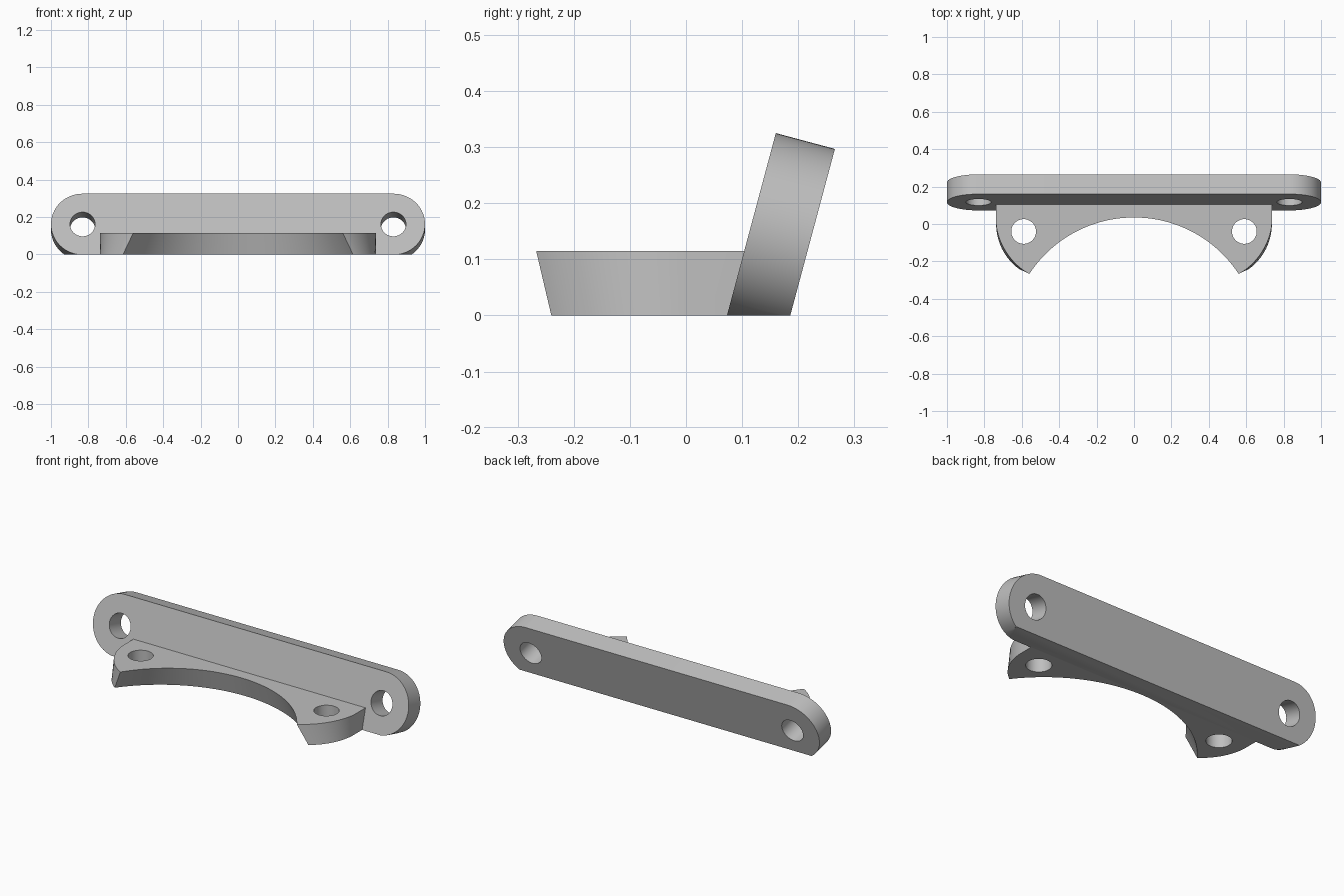
import bpy, bmesh
from math import sin, cos, tan, pi, atan2, radians
from mathutils import Vector, Matrix

cube = bpy.data.objects.get("Cube")
if cube:
    bpy.data.objects.remove(cube, do_unlink=True)

GREY = (0.52, 0.52, 0.52, 1)
mat = bpy.data.materials.new("light grey")
mat.use_nodes = True
mat.diffuse_color = GREY
mat.node_tree.nodes["Principled BSDF"].inputs["Base Color"].default_value = GREY

TILT = radians(15)
FRONT_Y = 0.073          # front foot of the plate
THICK, RADIUS = 0.109, 0.169
SHELF_H = 0.115


def loft(name, lower, upper):
    """Closed solid between two outlines with equal point counts."""
    bm = bmesh.new()
    a = [bm.verts.new(p) for p in lower]
    b = [bm.verts.new(p) for p in upper]
    bm.faces.new(a)
    bm.faces.new(b)
    for i in range(len(a)):
        j = (i + 1) % len(a)
        bm.faces.new((a[i], a[j], b[j], b[i]))
    # trim everything below the ground plane
    cut = bmesh.ops.bisect_plane(bm, geom=bm.verts[:] + bm.edges[:] + bm.faces[:],
                                 plane_co=(0, 0, 0), plane_no=(0, 0, 1),
                                 clear_inner=True)
    bmesh.ops.holes_fill(bm, edges=[e for e in bm.edges if e.is_boundary])
    bmesh.ops.recalc_face_normals(bm, faces=bm.faces[:])
    mesh = bpy.data.meshes.new(name)
    bm.to_mesh(mesh)
    bm.free()
    mesh.materials.append(mat)
    obj = bpy.data.objects.new(name, mesh)
    bpy.context.collection.objects.link(obj)
    return obj


def drill(obj, centre, radius, tilt):
    """Cut a round through hole, its axis tipped about x."""
    bpy.ops.mesh.primitive_cylinder_add(vertices=48, radius=radius, depth=0.4,
                                        location=centre, rotation=(tilt, 0, 0))
    cutter = bpy.context.object
    cutter.data.materials.append(mat)
    mod = obj.modifiers.new("hole", 'BOOLEAN')
    mod.operation, mod.solver, mod.object = 'DIFFERENCE', 'EXACT', cutter
    bpy.ops.object.select_all(action='DESELECT')
    bpy.context.view_layer.objects.active = obj
    obj.select_set(True)
    bpy.ops.object.modifier_apply(modifier=mod.name)
    bpy.data.objects.remove(cutter, do_unlink=True)


def smooth(obj):
    bpy.ops.object.select_all(action='DESELECT')
    bpy.context.view_layer.objects.active = obj
    obj.select_set(True)
    bpy.ops.object.shade_smooth_by_angle(angle=radians(30))


# Tilted mounting plate with rounded ends
up = Vector((0, sin(TILT), cos(TILT)))
back = Vector((0, cos(TILT), -sin(TILT)))
mid_z = 0.325 - RADIUS * cos(TILT)
mid = Vector((0, FRONT_Y + mid_z * tan(TILT), mid_z))
end_x = 1 - RADIUS
outline = []
for side in (1, -1):
    for i in range(33):
        t = -pi / 2 + pi * i / 32
        outline.append(mid + Vector((side * (end_x + RADIUS * cos(t)), 0, 0))
                       + up * (side * RADIUS * sin(t)))
plate = loft("mounting_plate", outline, [p + back * THICK for p in outline])
for side in (1, -1):
    drill(plate, mid + back * THICK / 2 + Vector((side * end_x, 0, 0)),
          0.067, pi / 2 - TILT)
smooth(plate)


# Shelf with a flared arc cut from its front and two rounded ears
def shelf_outline(z, tip, apex_y, rear_y, flatten):
    tx, ty = tip
    drop = apex_y - ty
    r = (tx * tx + drop * drop) / (2 * drop)
    half = atan2(tx, r - drop)
    inner = [Vector((r * sin(a), apex_y - r + r * cos(a), z))
             for a in (half * (1 - 2 * i / 48) for i in range(49))]
    # ear: arc tangent to the straight side, ending at the tip
    w = 0.737 - tx
    er = (w * w + ty * ty) / (2 * w)
    sweep = atan2(-ty, er - w)
    ear = []
    for i in range(16):
        k = i / 16
        rr = er - flatten * sin(pi * k)
        ear.append(Vector((0.737 - er + rr * cos(sweep * k), -rr * sin(sweep * k), z)))
    left = [Vector((-p.x, p.y, z)) for p in reversed(ear)]
    rear = [Vector((-0.737, rear_y, z)), Vector((0.737, rear_y, z))]
    return inner + left + rear + ear


embed = FRONT_Y + 0.002
shelf = loft("arched_shelf",
             shelf_outline(0, (0.615, -0.24), 0.066, embed, 0),
             shelf_outline(SHELF_H, (0.56, -0.267), 0.035,
                           embed + SHELF_H * tan(TILT), 0.01))
for side in (1, -1):
    drill(shelf, (side * 0.59, -0.04, SHELF_H / 2), 0.066, 0)
smooth(shelf)
